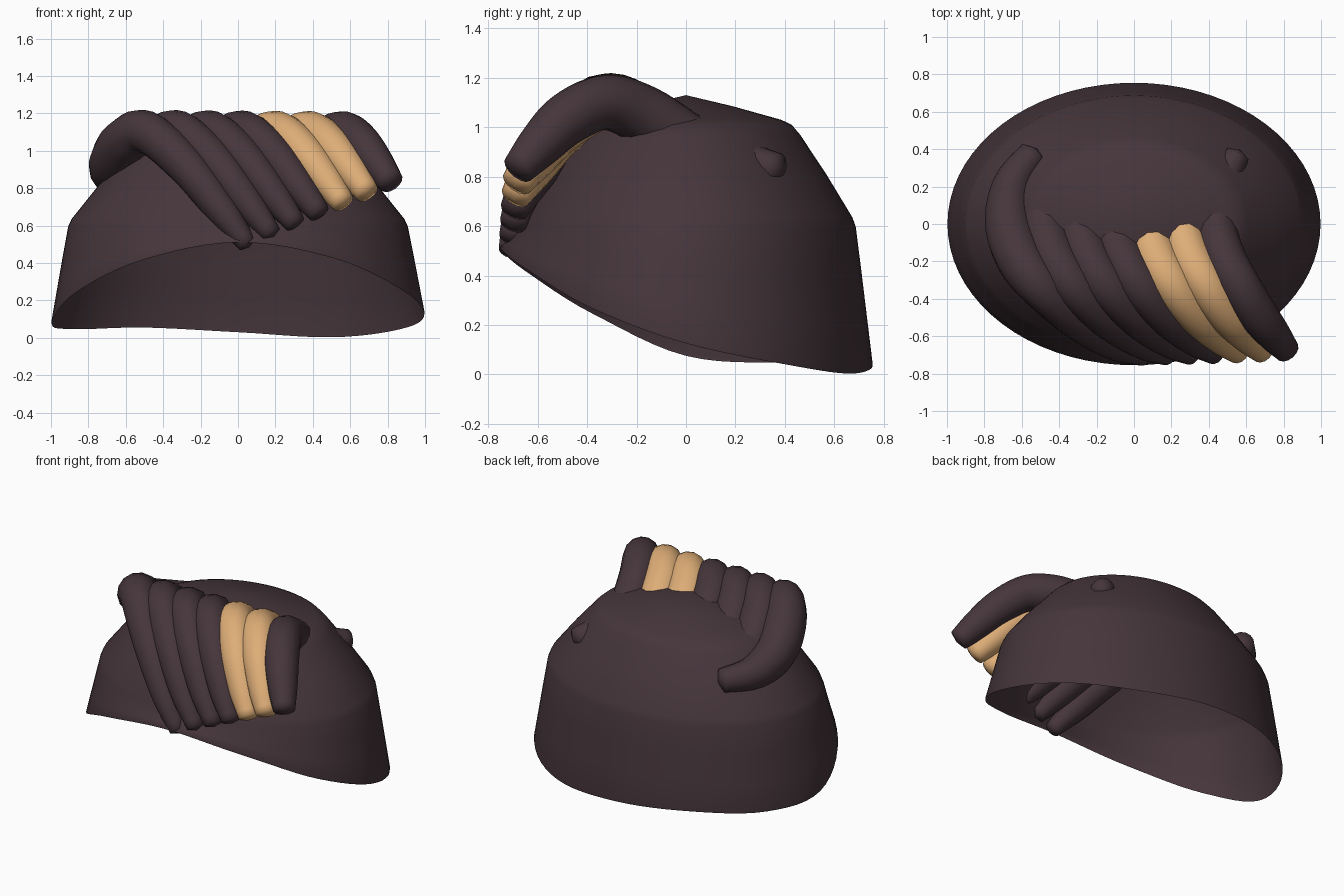
import bpy, bmesh, math
from mathutils import Vector

if "Cube" in bpy.data.objects:
    bpy.data.objects.remove(bpy.data.objects["Cube"])


def material(name, rgb):
    m = bpy.data.materials.new(name)
    m.diffuse_color = (*rgb, 1)
    m.use_nodes = True
    m.node_tree.nodes["Principled BSDF"].inputs["Base Color"].default_value = m.diffuse_color
    return m


dark = material("dark brown", (0.060, 0.036, 0.044))
tan = material("tan", (0.73, 0.42, 0.185))


def catmull(a, b, c, d, t):
    return 0.5 * (2 * b + (c - a) * t + (2 * a - 5 * b + 4 * c - d) * t * t
                  + (3 * b - a - 3 * c + d) * t ** 3)


def loft(name, rings, mat, start=None, end=None):
    """Skin a list of closed rings, with optional end points."""
    bm = bmesh.new()
    rows = [[bm.verts.new(p) for p in r] for r in rings]
    n = len(rows[0])
    for a, b in zip(rows, rows[1:]):
        for i in range(n):
            j = (i + 1) % n
            bm.faces.new((a[i], a[j], b[j], b[i]))
    for point, row in ((start, rows[0]), (end, rows[-1])):
        if point is not None:
            v = bm.verts.new(point)
            for i in range(n):
                bm.faces.new((row[i], row[(i + 1) % n], v))
    bmesh.ops.recalc_face_normals(bm, faces=bm.faces)
    for f in bm.faces:
        f.smooth = True
    me = bpy.data.meshes.new(name)
    bm.to_mesh(me)
    bm.free()
    me.materials.append(mat)
    ob = bpy.data.objects.new(name, me)
    bpy.context.collection.objects.link(ob)
    return ob


# Open hair cap: oval dome with a wavy rim, high at the front
RIM = [0.125, 0.045, 0.003, 0.03, 0.055, 0.047, 0.075, 0.245, 0.42, 0.51, 0.43, 0.265]
SEG = 72


def rim_z(k):
    u = k / SEG * 12
    i = int(u)
    return max(0, catmull(*[RIM[(i + o) % 12] for o in (-1, 0, 1, 2)], u - i))


def oval(k, r, z):
    a = 2 * math.pi * k / SEG
    return (r * math.cos(a), 0.757 * r * math.sin(a), z)


rings = []
for t in (0, 0.03, 0.35, 0.7):
    rings.append([oval(k, (0.996 if t == 0 else 1.0 - 0.09 * t),
                       rim_z(k) * (1 - t) + 0.59 * t) for k in range(SEG)])
for r, z in ((0.908, 0.595), (0.89, 0.635), (0.75, 0.81), (0.61, 0.97),
             (0.565, 1.01), (0.51, 1.03), (0.25, 1.085)):
    rings.append([oval(k, r, z) for k in range(SEG)])
loft("hair_cap", rings, dark, end=(0, 0, 1.13))

# Seven swept locks, blended between the first and last path (x, y, z, radius)
FIRST = [(-0.535, 0.385, 0.84, 0.075), (-0.65, 0.21, 0.86, 0.105), (-0.67, 0.0, 0.925, 0.128),
         (-0.605, -0.19, 1.045, 0.13), (-0.485, -0.35, 1.098, 0.115), (-0.28, -0.53, 0.925, 0.105),
         (-0.085, -0.65, 0.68, 0.085), (0.05, -0.71, 0.50, 0.05)]
LAST = [(0.555, 0.375, 0.83, 0.065), (0.47, 0.21, 0.86, 0.095), (0.43, 0.02, 0.935, 0.115),
        (0.475, -0.17, 1.05, 0.12), (0.565, -0.33, 1.10, 0.112), (0.66, -0.48, 1.035, 0.107),
        (0.745, -0.59, 0.93, 0.092), (0.82, -0.68, 0.83, 0.068)]


def lock(name, pts, mat, steps=5, sides=14):
    pts = [Vector(p) for p in pts]
    ext = [2 * pts[0] - pts[1]] + pts + [2 * pts[-1] - pts[-2]]
    path = [catmull(*ext[i:i + 4], s / steps)
            for i in range(len(pts) - 1) for s in range(steps)] + [pts[-1]]
    out, side = [], Vector((1, 0, 0))
    for i, p in enumerate(path):
        tan_v = (path[min(i + 1, len(path) - 1)] - path[max(i - 1, 0)]).to_3d().normalized()
        side = (side - tan_v * side.dot(tan_v)).normalized()
        up = tan_v.cross(side)
        out.append([p.to_3d() + p.w * (side * math.cos(a) + up * math.sin(a))
                    for a in (2 * math.pi * k / sides for k in range(sides))])
    a, b = path[0].to_3d(), path[-1].to_3d()
    loft(name, out, mat, a + (a - path[1].to_3d()).normalized() * 0.025,
         b + (b - path[-2].to_3d()).normalized() * 0.02)


for n in range(7):
    t = n / 6
    pts = [[a + (b - a) * t for a, b in zip(p, q)] for p, q in zip(FIRST, LAST)]
    lock(f"hair_lock_{n + 1}", pts, tan if n in (4, 5) else dark)
